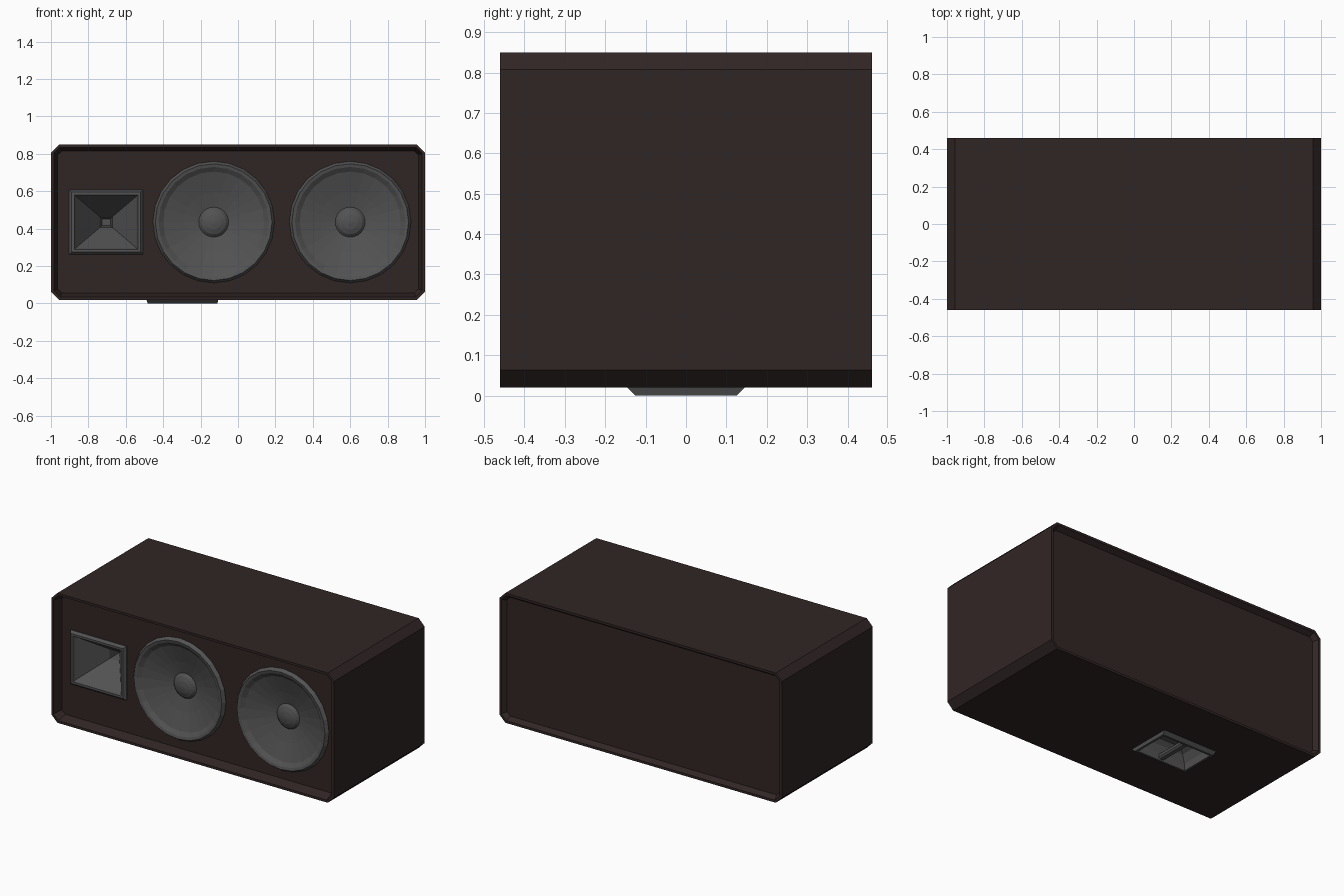
import bpy, bmesh
from math import sin, cos, pi

default = bpy.data.objects.get("Cube")
if default:
    bpy.data.objects.remove(default, do_unlink=True)


def material(name, rgb):
    m = bpy.data.materials.new(name)
    m.use_nodes = True
    m.diffuse_color = (*rgb, 1)
    m.node_tree.nodes["Principled BSDF"].inputs["Base Color"].default_value = (*rgb, 1)
    return m


BROWN = material("dark brown wood", (0.030, 0.019, 0.018))
GREY = material("dark grey plastic", (0.085, 0.085, 0.085))


def loft(name, loops, mat):
    """Closed solid through a list of equally sized point loops."""
    bm = bmesh.new()
    rings = [[bm.verts.new(p) for p in loop] for loop in loops]
    n = len(rings[0])
    for a, b in zip(rings, rings[1:]):
        for i in range(n):
            j = (i + 1) % n
            bm.faces.new((a[i], a[j], b[j], b[i]))
    bm.faces.new(rings[0])
    bm.faces.new(rings[-1])
    bmesh.ops.recalc_face_normals(bm, faces=bm.faces)
    mesh = bpy.data.meshes.new(name)
    bm.to_mesh(mesh)
    bm.free()
    mesh.materials.append(mat)
    obj = bpy.data.objects.new(name, mesh)
    bpy.context.collection.objects.link(obj)
    return obj


def cabinet_loop(y, inset):
    """Chamfered rectangle across the cabinet."""
    w, h, c = 1 - inset, 0.415 - inset, 0.043 - 0.586 * inset
    quarter = [(w, h - c), (w - c, h)]
    pts = quarter + [(-x, z) for x, z in reversed(quarter)]
    pts += [(-x, -z) for x, z in pts]
    return [(x, y, z + 0.435) for x, z in pts]


def front_rect(cx, cz, w, h, y):
    return [(cx + sx * w, y, cz + sz * h) for sx, sz in ((1, 1), (-1, 1), (-1, -1), (1, -1))]


def flat_rect(cx, w, d, z):
    return [(cx + sx * w, sy * d, z) for sx, sy in ((1, 1), (-1, 1), (-1, -1), (1, -1))]


def circle(cx, cz, r, y, n=24):
    return [(cx + r * cos(2 * pi * i / n), y, cz + r * sin(2 * pi * i / n)) for i in range(n)]


def cut(target, cutter):
    cutter.hide_render = True
    mod = target.modifiers.new("pocket", "BOOLEAN")
    mod.object = cutter
    mod.solver = "EXACT"
    bpy.context.view_layer.objects.active = target
    bpy.ops.object.modifier_apply(modifier=mod.name)
    bpy.data.objects.remove(cutter, do_unlink=True)


# Cabinet with sloped rims and recessed front and back panels
cabinet = loft("cabinet", [cabinet_loop(y, t) for y, t in (
    (-0.40, 0.035), (-0.46, 0.015), (-0.46, 0), (0.46, 0), (0.46, 0.015), (0.43, 0.035))], BROWN)

# Woofers: bevelled rim, shallow cone and centre dome
Z = 0.435
WOOFER = [(0.26, -0.25), (0.325, -0.39), (0.325, -0.405), (0.312, -0.424), (0.295, -0.42),
          (0.27, -0.402), (0.16, -0.368), (0.08, -0.348), (0.065, -0.362),
          (0.04, -0.372), (0.01, -0.377)]
for name, x in (("inner_woofer", -0.13), ("outer_woofer", 0.6)):
    cut(cabinet, loft("cutter", [circle(x, Z, 0.305, y) for y in (-0.5, -0.24)], BROWN))
    loft(name, [circle(x, Z, r, y) for r, y in WOOFER], GREY)

# Tweeter horn: bevelled frame, flared walls and square throat
HX = -0.705
HORN = [(0.18, 0.155, -0.12), (0.198, 0.173, -0.39), (0.198, 0.173, -0.405), (0.185, 0.160, -0.42),
        (0.170, 0.146, -0.42), (0.163, 0.139, -0.405), (0.035, 0.03, -0.24), (0.022, 0.018, -0.15)]
cut(cabinet, loft("cutter", [front_rect(HX, Z, 0.185, 0.16, y) for y in (-0.5, -0.11)], BROWN))
loft("tweeter_horn", [front_rect(HX, Z, w, h, y) for w, h, y in HORN], GREY)

# Carrying handle sunk in the underside
PX = -0.297
CUP = [(0.185, 0.13, 0.14), (0.192, 0.145, 0.02), (0.186, 0.125, 0), (0.172, 0.112, 0),
       (0.165, 0.105, 0.04), (0.14, 0.09, 0.085), (0.10, 0.065, 0.11)]
cut(cabinet, loft("cutter", [flat_rect(PX, 0.18, 0.13, z) for z in (-0.05, 0.15)], BROWN))
loft("handle_cup", [flat_rect(PX, w, d, z) for w, d, z in CUP], GREY)
loft("handle_grip", [flat_rect(PX, w, 0.11, z) for w, z in (
    (0.012, 0.008), (0.022, 0.018), (0.022, 0.034), (0.012, 0.044))], GREY)
